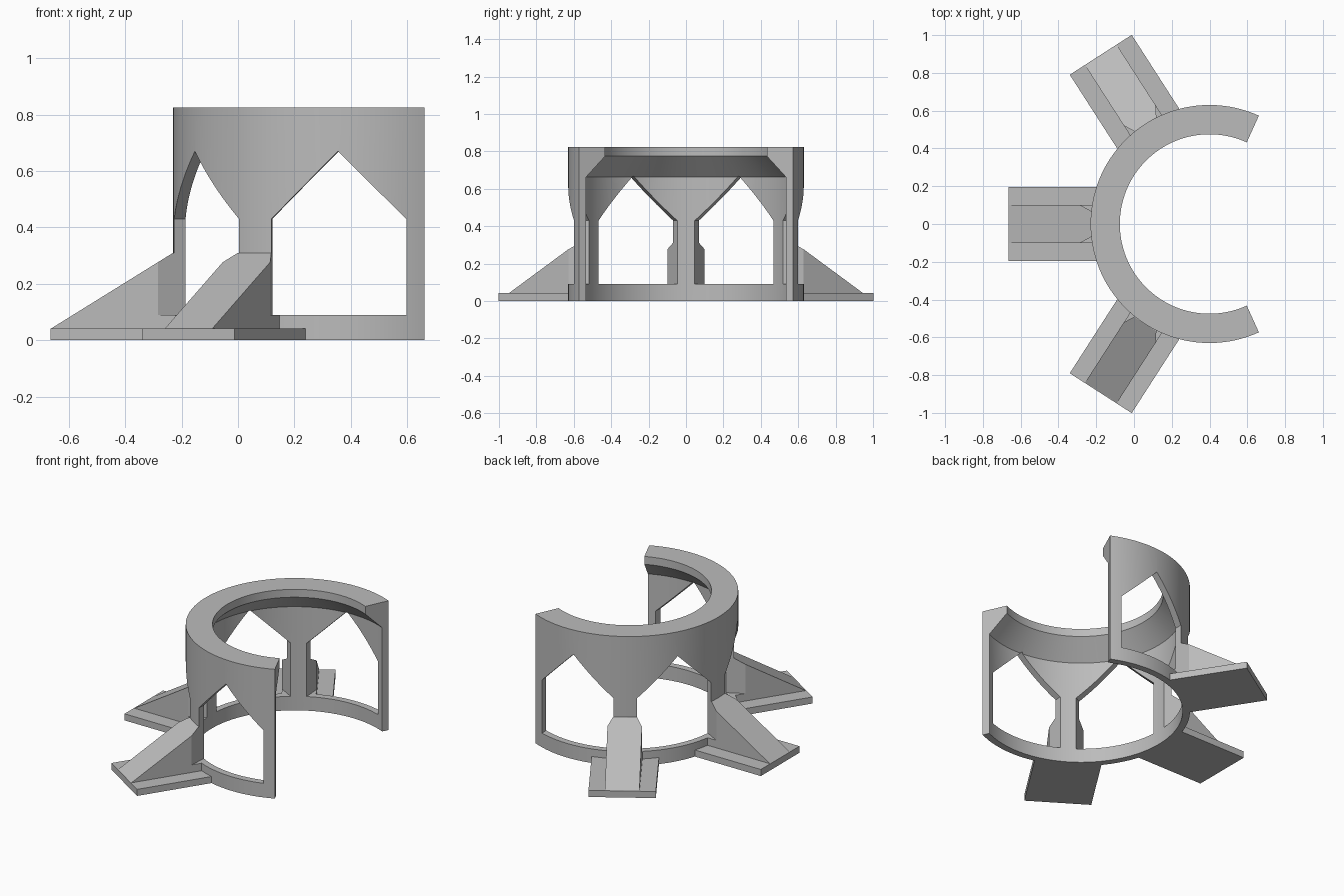
import bpy, bmesh
from math import sin, cos, radians
from mathutils import Matrix, Vector

if "Cube" in bpy.data.objects:
    bpy.data.objects.remove(bpy.data.objects["Cube"], do_unlink=True)

CENTRE = Vector((0.4, 0, 0))     # axis of the open ring
R_OUT, R_WALL, R_LIP = 0.63, 0.588, 0.475
HEIGHT, RAIL, SPACING = 0.825, 0.09, 57.25

grey = bpy.data.materials.new("plain grey")
grey.use_nodes = True
colour = (0.5, 0.5, 0.5, 1)
grey.diffuse_color = colour
grey.node_tree.nodes["Principled BSDF"].inputs["Base Color"].default_value = colour


def make_object(name, bm):
    bmesh.ops.recalc_face_normals(bm, faces=bm.faces)
    mesh = bpy.data.meshes.new(name)
    bm.to_mesh(mesh)
    bm.free()
    mesh.materials.append(grey)
    obj = bpy.data.objects.new(name, mesh)
    bpy.context.collection.objects.link(obj)
    return obj


def sweep(name, sections):
    """Join equal cross-sections into a closed solid with capped ends."""
    bm = bmesh.new()
    rings = [[bm.verts.new(p) for p in s] for s in sections]
    n = len(rings[0])
    for a, b in zip(rings, rings[1:]):
        for i in range(n):
            j = (i + 1) % n
            bm.faces.new((a[i], a[j], b[j], b[i]))
    bm.faces.new(rings[0])
    bm.faces.new(rings[-1])
    return make_object(name, bm)


def place(obj, angle):
    """Turn a part built along +x about the ring axis."""
    obj.data.transform(Matrix.Translation(CENTRE) @ Matrix.Rotation(radians(angle), 4, "Z"))
    return obj


def cut(obj, cutters):
    bpy.context.view_layer.objects.active = obj
    for c in cutters:
        mod = obj.modifiers.new("opening", "BOOLEAN")
        mod.operation, mod.solver, mod.object = "DIFFERENCE", "EXACT", c
        bpy.ops.object.modifier_apply(modifier=mod.name)


# Open ring: wall with an overhanging chamfered lip
profile = [(R_WALL, 0), (R_OUT, 0), (R_OUT, HEIGHT), (R_LIP, HEIGHT),
           (R_LIP, 0.775), (R_WALL, 0.662)]
steps = 96
angles = [radians(180 + SPACING * 2 * (2 * i / steps - 1)) for i in range(steps + 1)]
wall = sweep("ring_wall", [[CENTRE + Vector((r * cos(a), r * sin(a), z)) for r, z in profile]
                           for a in angles])

# Pointed window cutters, between the posts
w = 0.24
outline = [(-w, RAIL), (w, RAIL), (w, 0.43), (0, 0.43 + w), (-w, 0.43)]
cutters = []
for k in (-1.5, -0.5, 0.5, 1.5):
    c = sweep("window_cutter", [[(r, y, z) for y, z in outline] for r in (0.4, 0.85)])
    c.hide_render = True
    cutters.append(place(c, 180 + k * SPACING))
cut(wall, cutters)

# Three feet: flat plate and sloping brace
plate = [(0.59, 0), (1.065, 0), (1.065, 0.042), (0.59, 0.042)]
brace = [(0.61, 0.02), (1.062, 0.02), (1.062, 0.042), (0.63, 0.31), (0.61, 0.31)]
for side, k in (("right", 0), ("back", -1), ("front", 1)):
    for part, shape, half in (("plate", plate, 0.195), ("brace", brace, 0.1)):
        obj = sweep(f"{side}_foot_{part}", [[(x, y, z) for x, z in shape] for y in (-half, half)])
        place(obj, 180 + k * SPACING)
        if part == "brace":
            cut(obj, cutters)

for c in cutters:
    bpy.data.objects.remove(c, do_unlink=True)

# Smooth the curved wall, keep its edges crisp
bpy.ops.object.select_all(action="DESELECT")
wall.select_set(True)
bpy.context.view_layer.objects.active = wall
bpy.ops.object.shade_smooth_by_angle(angle=radians(25))
